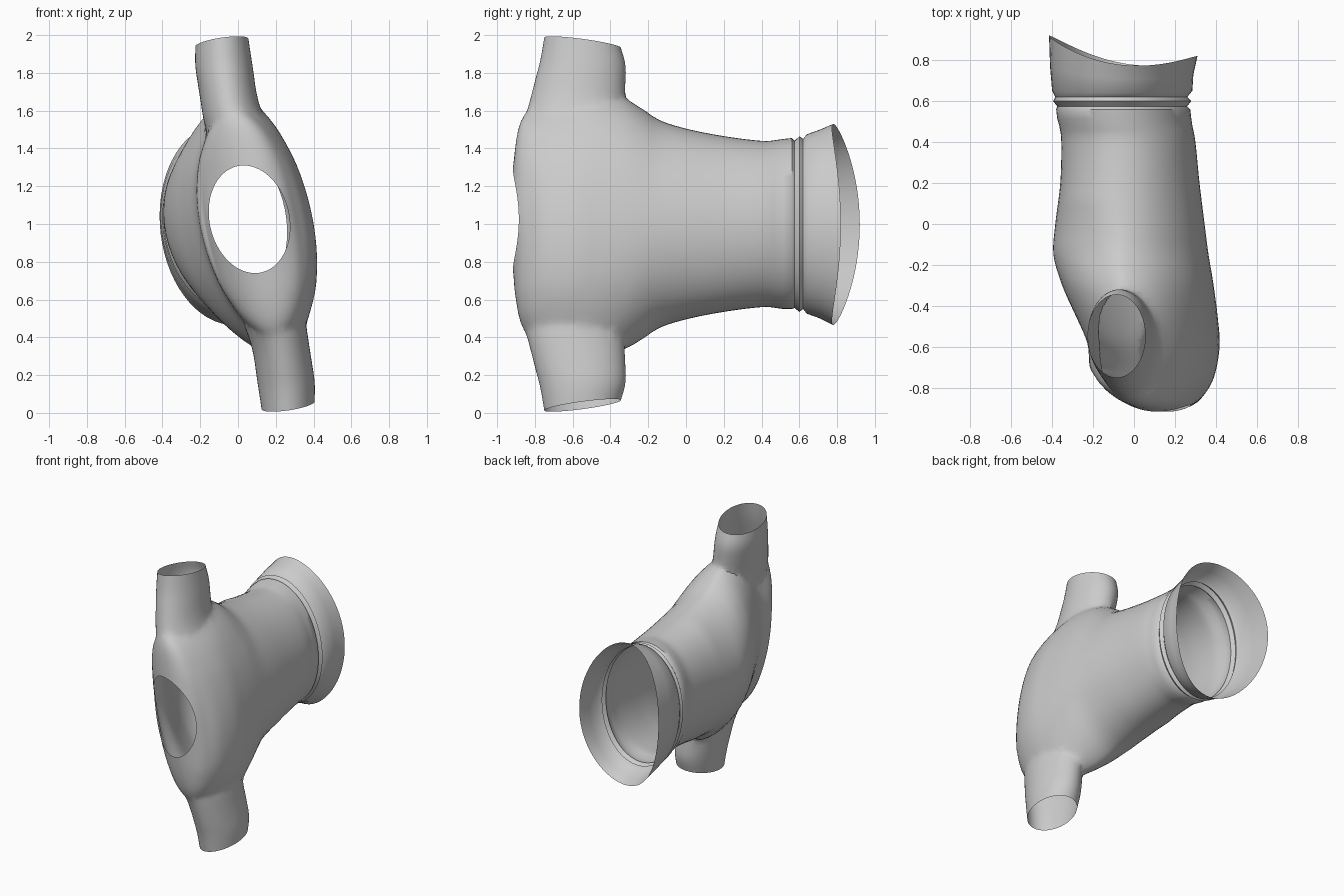
import bpy, bmesh, math
from mathutils import Vector, kdtree

if "Cube" in bpy.data.objects:
    bpy.data.objects.remove(bpy.data.objects["Cube"])

SEG = 64
rims = []          # points on the garment openings


def catmull(rows, steps):
    """Smoothly interpolate a short table of section values."""
    out = []
    for i in range(len(rows) - 1):
        p0, p1 = rows[max(i - 1, 0)], rows[i]
        p2, p3 = rows[i + 1], rows[min(i + 2, len(rows) - 1)]
        for k in range(steps):
            t = k / steps
            out.append([0.5 * (2 * b + (c - a) * t + (2 * a - 5 * b + 4 * c - d) * t * t
                               + (3 * b - a - 3 * c + d) * t ** 3)
                        for a, b, c, d in zip(p0, p1, p2, p3)])
    return out + [list(rows[-1])]


def loft(name, rings):
    """Closed solid through a list of point rings."""
    bm = bmesh.new()
    loops = [[bm.verts.new(p) for p in r] for r in rings]
    for a, b in zip(loops, loops[1:]):
        for i in range(SEG):
            j = (i + 1) % SEG
            bm.faces.new((a[i], a[j], b[j], b[i]))
    bm.faces.new(loops[0])
    bm.faces.new(loops[-1])
    bmesh.ops.recalc_face_normals(bm, faces=bm.faces)
    me = bpy.data.meshes.new(name)
    bm.to_mesh(me)
    bm.free()
    ob = bpy.data.objects.new(name, me)
    bpy.context.collection.objects.link(ob)
    return ob


def body_ring(y, xl, xr, zb, zt, shear, bend, slant):
    cx, cz, rz = (xl + xr) / 2, (zb + zt) / 2, (zt - zb) / 2
    rx = math.sqrt(max(((xr - xl) / 2) ** 2 - shear ** 2, 0.001))
    # shoulder area: leaner on the left, slightly fuller at the upper right
    k = max(0, 1 - ((y + .38) / .5) ** 2)
    pts = []
    for i in range(SEG):
        a = 2 * math.pi * i / SEG
        c, s = math.cos(a), math.sin(a)
        w = c * abs(c) ** ((.45 if c < 0 else .12) * k)
        x = cx + rx * w + shear * s + (.02 * k * s * s if s > 0 else 0)
        pts.append(Vector((x, y + bend * c * c + slant * c, cz + rz * s)))
    return pts


def sleeve_ring(z, xl, xr, y0, y1, tx, ty):
    pts = []
    for i in range(SEG):
        a = 2 * math.pi * i / SEG
        c, s = math.cos(a), math.sin(a)
        pts.append(Vector(((xl + xr) / 2 + (xr - xl) / 2 * c,
                           (y0 + y1) / 2 + (y1 - y0) / 2 * s, z + tx * c + ty * s)))
    return pts


# Torso: neck to waist (y, x range, z range, shear, bend, slant)
torso = catmull([
    (-.905, -.155, .275, .74, 1.31, -.03, .08, -.06),
    (-.87, -.19, .33, .46, 1.56, -.09, .09, -.06),
    (-.76, -.22, .39, .38, 1.62, -.11, .04, -.03),
    (-.60, -.235, .42, .34, 1.66, -.115, .01, -.01),
    (-.45, -.29, .41, .31, 1.69, -.11, 0, 0),
    (-.30, -.355, .39, .345, 1.655, -.09, 0, 0),
    (-.15, -.395, .365, .445, 1.555, -.065, 0, 0),
    (0.0, -.385, .345, .495, 1.505, -.05, 0, 0),
    (.20, -.36, .32, .535, 1.465, -.04, 0, 0),
    (.40, -.355, .30, .56, 1.44, -.03, 0, 0),
    (.48, -.365, .285, .555, 1.445, -.03, 0, 0)], 5)
# Gathered waistband and flared hem
hem = [(.515, -.375, .28, .55, 1.45, -.03, 0, 0),
       (.56, -.38, .275, .55, 1.455, -.03, 0, 0),
       (.575, -.375, .26, .555, 1.44, -.03, 0, 0),
       (.60, -.395, .28, .535, 1.465, -.03, 0, 0),
       (.62, -.385, .26, .55, 1.45, -.03, 0, 0),
       (.64, -.40, .285, .525, 1.475, -.03, .01, 0),
       (.71, -.41, .29, .50, 1.50, -.03, .04, -.02),
       (.78, -.415, .31, .465, 1.53, -.03, .09, -.05)]
body_rings = [body_ring(*r) for r in torso + hem]
rims += body_rings[0] + body_rings[-1]
body = loft("shirt", body_rings)

# Sleeves: the lower one is the upper one turned half a turn
table = catmull([(1.30, -.08, .16, -.74, -.40, 0, 0),
                 (1.50, -.17, .155, -.85, -.34, 0, 0),
                 (1.66, -.20, .105, -.825, -.325, 0, 0),
                 (1.84, -.225, .075, -.775, -.32, .01, -.01),
                 (1.96, -.225, .055, -.75, -.345, .02, -.027)], 5)
for turned in (False, True):
    rings = [sleeve_ring(*r) for r in table]
    if turned:
        rings = [[Vector((.18 - p.x, p.y, 2 - p.z)) for p in r] for r in rings]
    rims += rings[-1]
    sleeve = loft("sleeve", rings)
    mod = body.modifiers.new("join", 'BOOLEAN')
    mod.operation, mod.solver, mod.object = 'UNION', 'EXACT', sleeve
    bpy.context.view_layer.objects.active = body
    bpy.ops.object.modifier_apply(modifier=mod.name)
    bpy.data.objects.remove(sleeve)

# Open the neck, cuffs and hem by removing the end caps
tree = kdtree.KDTree(len(rims))
for i, p in enumerate(rims):
    tree.insert(p, i)
tree.balance()
bm = bmesh.new()
bm.from_mesh(body.data)
edge = {v for v in bm.verts if tree.find(v.co)[2] < 1e-4}
caps = [f for f in bm.faces if all(v in edge for v in f.verts)]
bmesh.ops.delete(bm, geom=caps, context='FACES')

# Soften the armhole joins
soft = [v for v in bm.verts if v not in edge and v.co.y < -.22
        and .37 < abs(v.co.z - 1) < .77]
bmesh.ops.remove_doubles(bm, verts=soft, dist=.004)
soft = [v for v in soft if v.is_valid]
for _ in range(4):
    bmesh.ops.smooth_vert(bm, verts=soft, factor=.5, use_axis_x=True,
                          use_axis_y=True, use_axis_z=True)
bm.to_mesh(body.data)
bm.free()

bpy.ops.object.select_all(action='DESELECT')
body.select_set(True)
bpy.context.view_layer.objects.active = body
bpy.ops.object.shade_smooth_by_angle(angle=math.radians(45))
